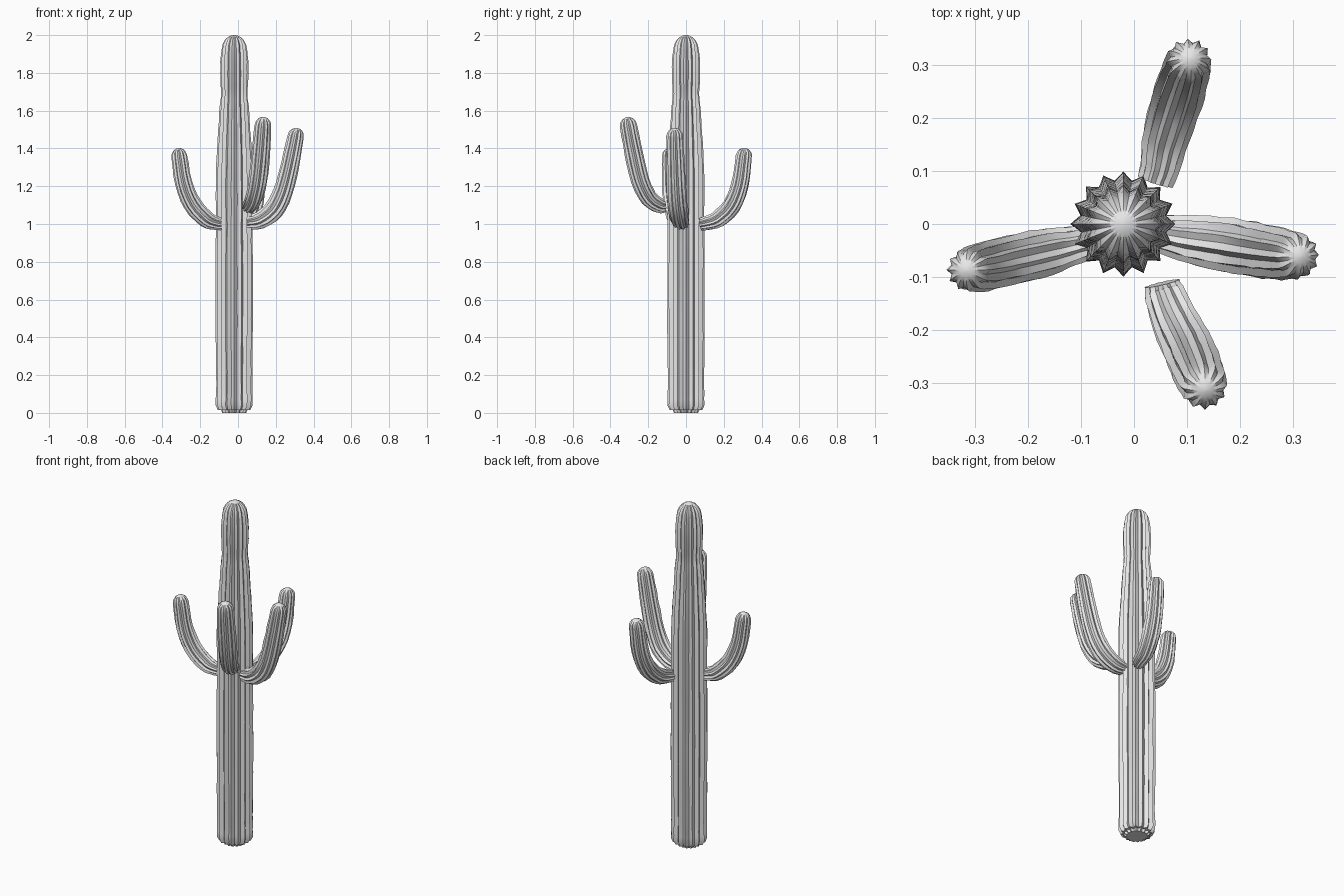
import bpy, bmesh, math, random
from mathutils import Vector

if "Cube" in bpy.data.objects:
    bpy.data.objects.remove(bpy.data.objects["Cube"])

random.seed(4)
skin = bpy.data.materials.new("pale grey skin")
skin.diffuse_color = (0.8, 0.8, 0.8, 1)
skin.use_nodes = True
skin.node_tree.nodes["Principled BSDF"].inputs["Base Color"].default_value = skin.diffuse_color


def spline(pts, steps):
    """Catmull-Rom through tuples of any length."""
    p = [Vector(q) for q in pts]
    p = [p[0] * 2 - p[1]] + p + [p[-1] * 2 - p[-2]]
    out = []
    for i in range(1, len(p) - 2):
        a, b, c, d = p[i - 1:i + 3]
        for s in range(steps):
            t = s / steps
            out.append(0.5 * (b * 2 + (c - a) * t + (a * 2 - b * 5 + c * 4 - d) * t * t
                              + (b * 3 - a - c * 3 + d) * t ** 3))
    out.append(p[-2])
    return out


def ribbed_tube(name, rings, ribs, depth, jitter):
    """Skin a star-shaped section along (x, y, z, radius) rings."""
    bm = bmesh.new()
    n = ribs * 2
    centres = [Vector(r[:3]) for r in rings]
    side = None
    loops = []
    for i, c in enumerate(centres):
        tan = (centres[min(i + 1, len(centres) - 1)] - centres[max(i - 1, 0)]).normalized()
        if side is None:
            side = tan.orthogonal()
        side = (side - tan * side.dot(tan)).normalized()
        up = tan.cross(side)
        loop = []
        for k in range(n):
            a = math.tau * k / n
            r = rings[i][3] * (1 - depth * (k % 2)) * (1 + random.uniform(-jitter, jitter))
            loop.append(bm.verts.new(c + (side * math.cos(a) + up * math.sin(a)) * r))
        loops.append(loop)
    for a, b in zip(loops, loops[1:]):
        for k in range(n):
            j = (k + 1) % n
            bm.faces.new((a[k], a[j], b[j], b[k]))
    bm.faces.new(loops[0][::-1])
    bm.faces.new(loops[-1])
    bmesh.ops.recalc_face_normals(bm, faces=bm.faces)
    me = bpy.data.meshes.new(name)
    bm.to_mesh(me)
    bm.free()
    me.materials.append(skin)
    ob = bpy.data.objects.new(name, me)
    bpy.context.collection.objects.link(ob)
    bpy.ops.object.select_all(action='DESELECT')
    ob.select_set(True)
    bpy.context.view_layer.objects.active = ob
    bpy.ops.object.shade_smooth_by_angle(angle=math.radians(35))
    return ob


# trunk: foot stub, long column, waist and rounded crown
foot = [(0, .064), (.015, .07), (.016, .086), (.04, .098)]
column = [(.04, .098), (.15, .096), (.4, .098), (.7, .099), (1.0, .097), (1.2, .098),
          (1.38, .092), (1.52, .083), (1.62, .077), (1.69, .07), (1.77, .074), (1.86, .074), (1.92, .068)]
crown = [(1.92 + .08 * math.sin(t), .068 * math.cos(t))
         for t in (math.radians(d) for d in (22, 42, 60, 75, 87))]
profile = foot[:-1] + [tuple(v) for v in spline(column, 3)] + crown
ribbed_tube("trunk", [(-.02, 0, z, r) for z, r in profile], 16, .17, .015)

# arms: centre path and radius, base to tip
arms = {
    "left_arm": [(-.09, -.035, 1.0, .034), (-.12, -.042, 1.005, .038), (-.17, -.054, 1.027, .046),
                 (-.243, -.071, 1.106, .048), (-.288, -.082, 1.217, .046), (-.311, -.086, 1.36, .042)],
    "right_arm": [(.05, -.018, 1.008, .037), (.116, -.03, 1.02, .048), (.19, -.041, 1.075, .053),
                  (.238, -.05, 1.17, .052), (.275, -.056, 1.312, .049), (.306, -.06, 1.465, .044)],
    "back_arm": [(.04, .08, 1.0, .035), (.05, .112, 1.006, .039), (.062, .17, 1.027, .046),
                 (.083, .24, 1.095, .049), (.097, .285, 1.206, .047), (.104, .307, 1.36, .043)],
    "front_arm": [(.053, -.112, 1.095, .034), (.06, -.138, 1.097, .04), (.083, -.196, 1.137, .046),
                  (.106, -.243, 1.233, .049), (.121, -.277, 1.376, .049), (.132, -.305, 1.522, .045)],
}
for name, path in arms.items():
    rings = spline(path, 3)
    end, direction = rings[-1].copy(), (rings[-1] - rings[-2]).xyz.normalized()
    for d in (25, 50, 70, 86):  # rounded tip
        t = math.radians(d)
        c = end.xyz + direction * end[3] * math.sin(t)
        rings.append(Vector((*c, end[3] * math.cos(t))))
    ribbed_tube(name, rings, 12, .18, .035)
